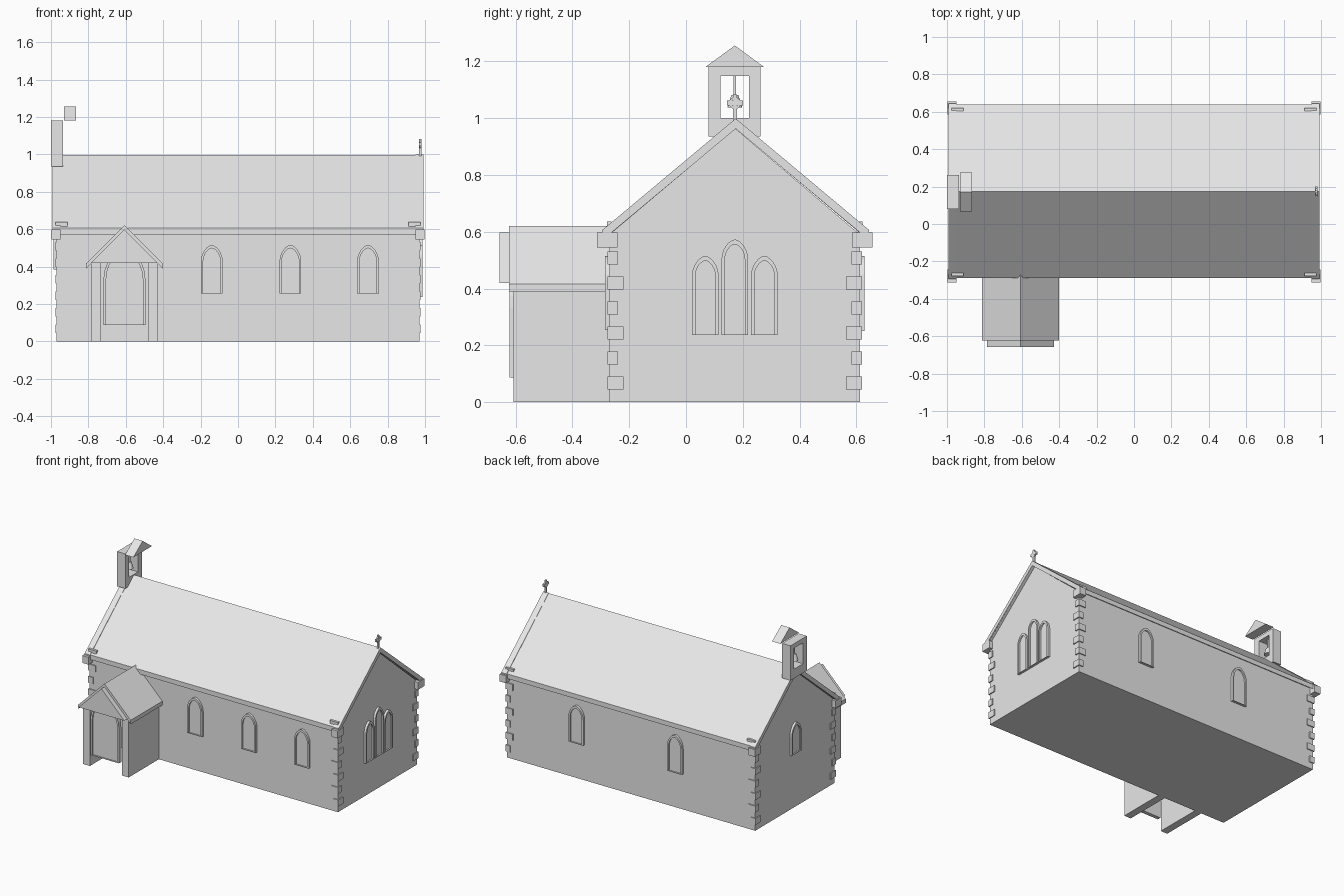
import bpy, bmesh, math
from mathutils import Vector

if "Cube" in bpy.data.objects:
    bpy.data.objects.remove(bpy.data.objects["Cube"])

stone = bpy.data.materials.new("pale_grey_stone")
stone.use_nodes = True
stone.diffuse_color = (0.8, 0.8, 0.8, 1)
stone.node_tree.nodes["Principled BSDF"].inputs["Base Color"].default_value = (0.8, 0.8, 0.8, 1)

MID = 0.172          # ridge position in y
FRONT, BACK, END = -0.27, 0.613, 0.97


def finish(bm, name):
    bmesh.ops.recalc_face_normals(bm, faces=bm.faces)
    mesh = bpy.data.meshes.new(name)
    bm.to_mesh(mesh)
    bm.free()
    mesh.materials.append(stone)
    obj = bpy.data.objects.new(name, mesh)
    bpy.context.collection.objects.link(obj)
    return obj


def extrude(name, axis, loops, a, b):
    """Extrude one outline, or the ring between two, along an axis from a to b."""
    place = (lambda u, v: (a, u, v)) if axis == "x" else (lambda u, v: (u, a, v))
    bm = bmesh.new()
    rows = [[bm.verts.new(place(u, v)) for u, v in loop] for loop in loops]
    if len(rows) == 1:
        bm.faces.new(rows[0])
    else:
        outer, inner = rows
        for i in range(len(outer)):
            j = (i + 1) % len(outer)
            bm.faces.new((outer[i], outer[j], inner[j], inner[i]))
    grown = bmesh.ops.extrude_face_region(bm, geom=bm.faces[:])["geom"]
    move = Vector((b - a, 0, 0)) if axis == "x" else Vector((0, b - a, 0))
    bmesh.ops.translate(bm, vec=move, verts=[g for g in grown if isinstance(g, bmesh.types.BMVert)])
    return finish(bm, name)


def rect(u0, u1, v0, v1):
    return [(u0, v0), (u1, v0), (u1, v1), (u0, v1)]


def box(name, x0, x1, y0, y1, z0, z1):
    return extrude(name, "x", [rect(y0, y1, z0, z1)], x0, x1)


def chevron(mid, half, ridge, eave, thick):
    return [(mid - half, eave), (mid, ridge), (mid + half, eave),
            (mid + half, eave - thick), (mid, ridge - thick), (mid - half, eave - thick)]


def arch(mid, half, bottom, top, steps=6):
    """Pointed arch outline."""
    rise = half * 1.5
    spring = top - rise
    side = [(half * (1 - math.sin(t) ** 2 * 0.3 - (1 - math.cos(t)) * 0.7), spring + rise * math.sin(t))
            for t in (i / steps * math.pi / 2 for i in range(steps))]
    right = [(mid + u, v) for u, v in side]
    left = [(mid - u, v) for u, v in reversed(side)]
    return [(mid - half, bottom), (mid + half, bottom)] + right + [(mid, top)] + left


def window(name, axis, wall, out, mid, half, bottom, top, rim=0.012):
    outer = arch(mid, half, bottom, top)
    inner = arch(mid, half - rim, bottom + 0.003, top - rim * 1.4)
    extrude(name + "_frame", axis, [outer, inner], wall - out * 0.01, wall + out * 0.016)
    extrude(name + "_pane", axis, [inner], wall - out * 0.01, wall + out * 0.006)


# Main hall and roof
extrude("hall_walls", "x", [[(FRONT, 0), (BACK, 0), (BACK, 0.59), (MID, 0.965), (FRONT, 0.59)]], -END, END)
extrude("main_roof", "x", [chevron(MID + 0.003, 0.465, 0.997, 0.605, 0.033)], -0.985, 0.985)

# Gable copings, corner stones and quoins
for sx, end in ((-1, "west"), (1, "east")):
    extrude(end + "_coping", "x", [chevron(MID + 0.003, 0.47, 0.999, 0.606, 0.036)], sx * 0.95, sx * 0.992)
    for sy, side, wall in ((-1, "front", FRONT), (1, "back", BACK)):
        tag = end + "_" + side
        box(tag + "_kneeler", sx * 0.948, sx * 0.997, wall - sy * 0.028, wall + sy * 0.043, 0.545, 0.597)
        box(tag + "_kneeler_cap", sx * 0.912, sx * 0.975, wall - sy * 0.008, wall + sy * 0.008, 0.6, 0.637)
        for i in range(6):
            z = 0.045 + i * 0.088
            a, b = (0.05, 0.03) if i % 2 else (0.03, 0.05)
            box(tag + "_quoin", sx * (END - a), sx * (END + 0.007),
                wall - sy * b, wall + sy * 0.007, z, z + 0.045)

# Side windows
for x in (-0.14, 0.28, 0.695):
    window("front_window", "y", FRONT, -1, x, 0.058, 0.255, 0.515)
for x in (0.42, -0.35):
    window("back_window", "y", BACK, 1, x, 0.058, 0.25, 0.515)

# End windows
for offset, top in ((-0.104, 0.515), (0, 0.573), (0.104, 0.515)):
    window("east_lancet", "x", END, 1, MID + offset, 0.047, 0.236, top)
window("west_window", "x", -END, -1, MID, 0.055, 0.385, 0.6)

# Porch
PX = -0.607
for s in (-1, 1):
    box("porch_wall", PX + s * 0.125, PX + s * 0.178, -0.607, FRONT + 0.01, 0, 0.43)
extrude("porch_roof", "y", [chevron(PX, 0.205, 0.62, 0.417, 0.028)], -0.623, FRONT + 0.01)
extrude("porch_gable", "y", [[(PX - 0.178, 0.42), (PX + 0.178, 0.42), (PX, 0.598)]], -0.657, -0.6)
window("porch_door", "y", -0.605, -1, PX, 0.112, 0.087, 0.5, 0.014)

# Bellcote with its cap and bell
extrude("bellcote", "x", [rect(0.08, 0.262, 0.935, 1.18), rect(0.122, 0.221, 1.0, 1.148)], -1.0, -0.935)
extrude("bellcote_cap", "x", [[(0.068, 1.18), (0.275, 1.18), (MID, 1.256)]], -0.93, -0.865)
bm = bmesh.new()
bmesh.ops.create_cone(bm, cap_ends=True, segments=12, radius1=0.026, radius2=0.012, depth=0.045)
bell = finish(bm, "bell")
bell.location = (-0.967, MID, 1.06)
box("bell_hanger", -0.971, -0.963, MID - 0.004, MID + 0.004, 1.08, 1.15)

# Gable cross
box("cross_stem", 0.969, 0.981, MID - 0.007, MID + 0.007, 0.985, 1.083)
box("cross_arms", 0.969, 0.981, MID - 0.028, MID + 0.028, 1.045, 1.062)
extrude("cross_ring", "x", [[(MID + r * math.cos(t), 1.053 + r * math.sin(t))
        for t in (i * math.pi / 6 for i in range(12))] for r in (0.021, 0.013)], 0.97, 0.98)
